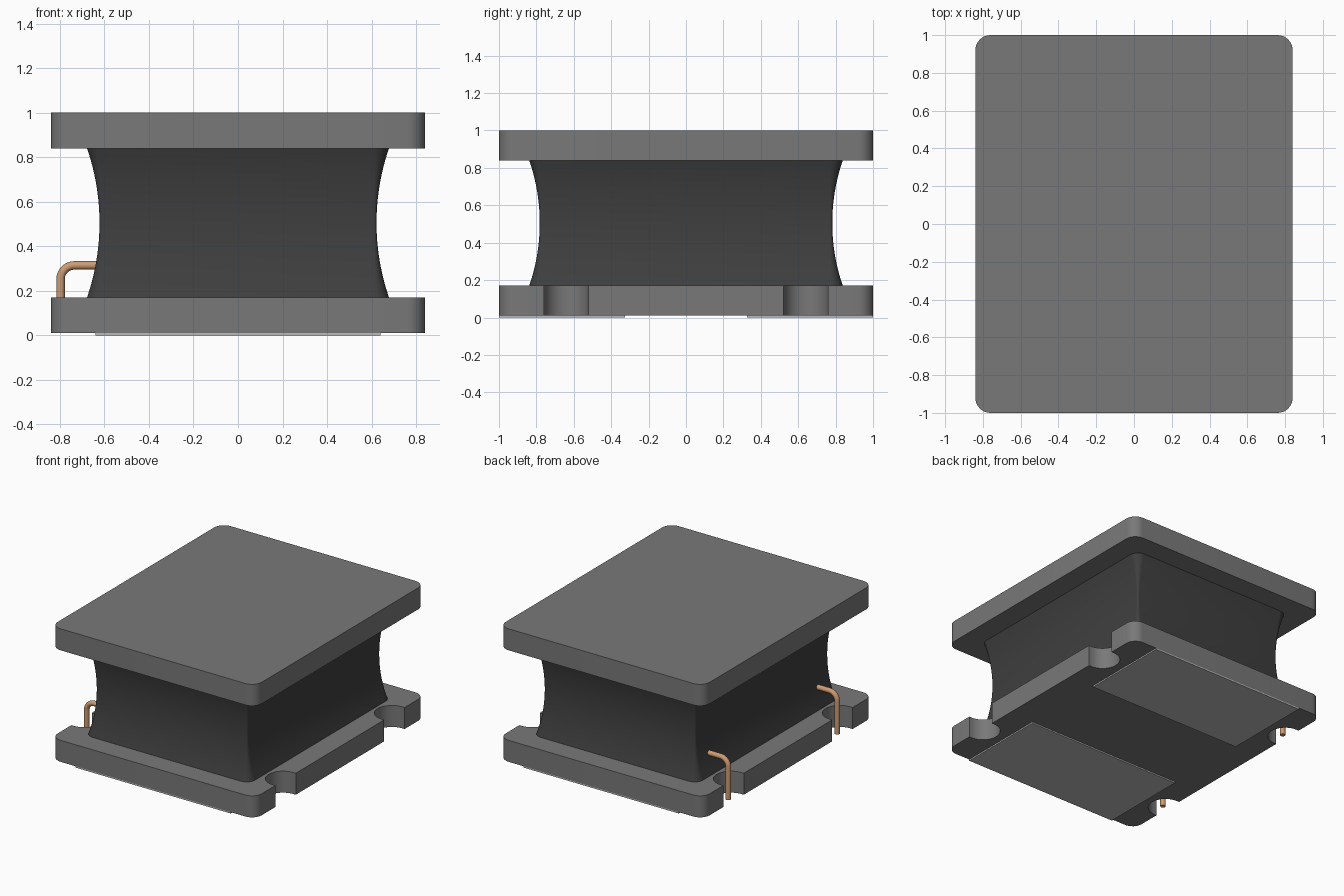
import bpy, bmesh, math
from mathutils import Vector

if "Cube" in bpy.data.objects:
    bpy.data.objects.remove(bpy.data.objects["Cube"], do_unlink=True)


def material(name, rgb, roughness=0.6):
    m = bpy.data.materials.new(name)
    m.use_nodes = True
    m.diffuse_color = (*rgb, 1)
    shader = m.node_tree.nodes["Principled BSDF"]
    shader.inputs["Base Color"].default_value = (*rgb, 1)
    shader.inputs["Roughness"].default_value = roughness
    return m


FERRITE = material("ferrite grey", (0.19, 0.19, 0.19))
COATING = material("dark coating", (0.05, 0.05, 0.05))
SOLDER = material("terminal grey", (0.5, 0.5, 0.5))
COPPER = material("copper", (0.62, 0.33, 0.17))


def arc(cx, cy, r, start, end, steps):
    angles = [math.radians(start + (end - start) * i / steps) for i in range(steps + 1)]
    return [(cx + r * math.cos(a), cy + r * math.sin(a)) for a in angles]


def outline(hx, hy, r, notches=(), notch_r=0.12, inset=0.02):
    """Rounded rectangle, with optional round notches in both x sides."""
    half = arc(hx - r, -hy + r, r, -90, 0, 8)
    for y in notches:
        half.append((hx, y - notch_r))
        half += arc(hx - inset, y, notch_r, -90, -270, 16)
        half.append((hx, y + notch_r))
    half += arc(hx - r, hy - r, r, 0, 90, 8)
    return half + [(-x, -y) for x, y in half]


def loft(name, rings, mat):
    """Closed solid through a stack of (outline, z) rings."""
    bm = bmesh.new()
    rows = [[bm.verts.new((x, y, z)) for x, y in pts] for pts, z in rings]
    for low, high in zip(rows, rows[1:]):
        for i in range(len(low)):
            j = (i + 1) % len(low)
            bm.faces.new((low[i], low[j], high[j], high[i]))
    bm.faces.new(rows[0][::-1])
    bm.faces.new(rows[-1])
    mesh = bpy.data.meshes.new(name)
    bm.to_mesh(mesh)
    bm.free()
    mesh.materials.append(mat)
    obj = bpy.data.objects.new(name, mesh)
    bpy.context.collection.objects.link(obj)
    return finish(obj)


def finish(obj):
    bpy.ops.object.select_all(action="DESELECT")
    obj.select_set(True)
    bpy.context.view_layer.objects.active = obj
    if obj.type == "CURVE":
        bpy.ops.object.convert(target="MESH")
        obj = bpy.context.object
    bpy.ops.object.shade_smooth_by_angle(angle=math.radians(35))
    return obj


HX, HY = 0.84, 1.0
BASE_Z, BASE_TOP, CAP_Z, CAP_TOP = 0.01, 0.17, 0.84, 1.0
NOTCH_Y = (-0.64, 0.64)

# Flanges: plain top plate, notched base plate
cap_outline = outline(HX, HY, 0.08)
loft("top_plate", [(cap_outline, CAP_Z), (cap_outline, CAP_TOP)], FERRITE)
base_outline = outline(HX, HY, 0.08, NOTCH_Y)
loft("base_plate", [(base_outline, BASE_Z), (base_outline, BASE_TOP)], FERRITE)

# Concave coated winding, pulled in along a circular arc
sag, half_h = 0.056, (CAP_Z - BASE_TOP) / 2
radius = (half_h ** 2 + sag ** 2) / (2 * sag)
rings = []
for i in range(25):
    t = -half_h + 2 * half_h * i / 24
    pull = math.sqrt(radius ** 2 - t ** 2) - (radius - sag)
    rings.append((outline(0.678 - pull, 0.838 - pull, 0.07 - pull), BASE_TOP + half_h + t))
loft("winding", rings, COATING)

# Terminal pads under the base
for label, sign in (("front", -1), ("back", 1)):
    pts = [(-0.64, 0.325), (0.64, 0.325), (0.64, 1.0), (-0.64, 1.0)]
    if sign < 0:
        pts = [(-x, -y) for x, y in pts]
    loft(label + "_pad", [(pts, 0.0), (pts, BASE_Z)], SOLDER)

# Bent wire leads rising out of the notches on the right side
for label, y in zip(("front", "back"), NOTCH_Y):
    bend = arc(-0.735, 0.252, 0.062, 180, 90, 10)
    path = [(-0.797, 0.012)] + bend + [(-0.58, 0.314)]
    curve = bpy.data.curves.new(label + "_lead", "CURVE")
    curve.dimensions = "3D"
    curve.bevel_depth = 0.019
    curve.bevel_resolution = 4
    curve.use_fill_caps = True
    spline = curve.splines.new("POLY")
    spline.points.add(len(path) - 1)
    for point, (x, z) in zip(spline.points, path):
        point.co = (x, y, z, 1)
    curve.materials.append(COPPER)
    lead = bpy.data.objects.new(label + "_lead", curve)
    bpy.context.collection.objects.link(lead)
    finish(lead)
